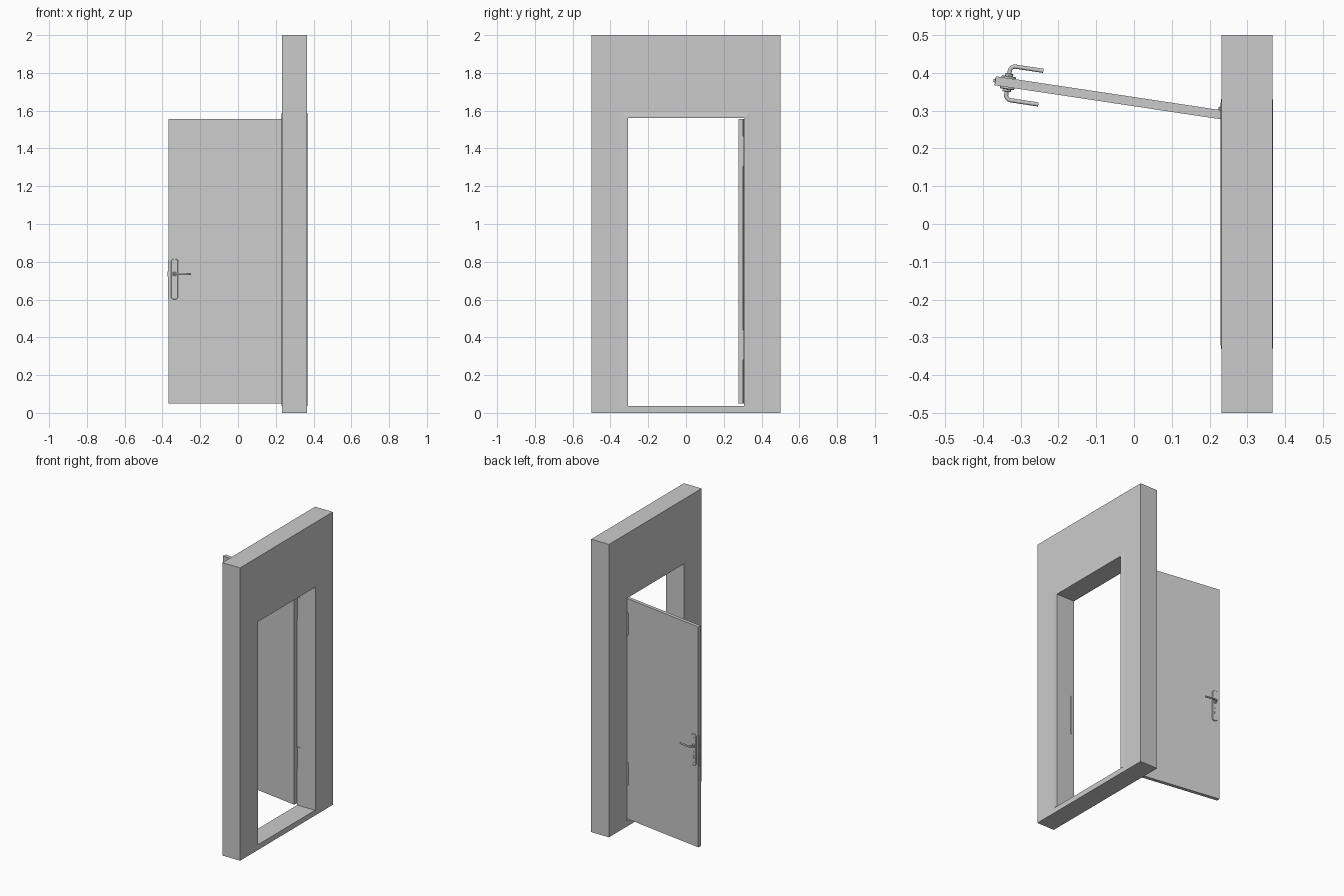
import bpy, bmesh, math
from mathutils import Matrix, Vector

if "Cube" in bpy.data.objects:
    bpy.data.objects.remove(bpy.data.objects["Cube"])

# door leaf frame: local x runs from hinge edge to free edge, local y through the leaf
DOOR = Matrix.Translation((0.232, 0.289, 0)) @ Matrix.Rotation(math.radians(180 - 8.55), 4, 'Z')
LEN, HALF = 0.606, 0.012
I = Matrix.Identity(4)


def finish(name, bm, m=I, smooth=False):
    bm.transform(m)
    bmesh.ops.recalc_face_normals(bm, faces=bm.faces)
    me = bpy.data.meshes.new(name)
    bm.to_mesh(me)
    bm.free()
    ob = bpy.data.objects.new(name, me)
    bpy.context.collection.objects.link(ob)
    if smooth:
        bpy.ops.object.select_all(action='DESELECT')
        ob.select_set(True)
        bpy.context.view_layer.objects.active = ob
        bpy.ops.object.shade_smooth_by_angle(angle=math.radians(35))
    return ob


def box(name, lo, hi, m=I):
    lo, hi = Vector(lo), Vector(hi)
    bm = bmesh.new()
    bmesh.ops.create_cube(bm, size=1, matrix=Matrix.Translation((lo + hi) / 2)
                          @ Matrix.Diagonal((*(hi - lo), 1)))
    return finish(name, bm, m)


def prism(name, pts, y0, y1, m=I, inset=0.0):
    """Extrude an x-z outline along y, with an optional chamfered outer rim."""
    bm = bmesh.new()
    f = bm.faces.new([bm.verts.new((x, y0, z)) for x, z in pts])
    top = bmesh.ops.extrude_face_region(bm, geom=[f])['geom']
    bmesh.ops.translate(bm, vec=(0, y1 - y0, 0),
                        verts=[v for v in top if isinstance(v, bmesh.types.BMVert)])
    if inset:
        cap = [g for g in top if isinstance(g, bmesh.types.BMFace)]
        bm.normal_update()
        bmesh.ops.recalc_face_normals(bm, faces=bm.faces)
        bmesh.ops.inset_region(bm, faces=cap, thickness=inset, depth=inset * 0.8)
    return finish(name, bm, m, True)


def rounded(cx, cz, w, h, r, n=8):
    """Outline of a rounded rectangle; r = w/2 = h/2 gives a circle."""
    out = []
    for k, (sx, sz) in enumerate([(1, 1), (-1, 1), (-1, -1), (1, -1)]):
        for i in range(n):
            a = math.pi / 2 * (k + (i + 0.5) / n)
            out.append((cx + sx * (w / 2 - r) + r * math.cos(a),
                        cz + sz * (h / 2 - r) + r * math.sin(a)))
    return out


def cylinder(name, x, y, z0, z1, r, m=I):
    bm = bmesh.new()
    bmesh.ops.create_cone(bm, cap_ends=True, segments=20, radius1=r, radius2=r, depth=z1 - z0,
                          matrix=Matrix.Translation((x, y, (z0 + z1) / 2)))
    return finish(name, bm, m, True)


# wall with doorway
wall = box("wall", (0.232, -0.5, 0), (0.366, 0.5, 2))
cutter = box("doorway_cutter", (0, -0.316, 0.036), (0.6, 0.316, 1.568))
cutter.hide_render = True
mod = wall.modifiers.new("doorway", 'BOOLEAN')
mod.object, mod.operation, mod.solver = cutter, 'DIFFERENCE', 'EXACT'
bpy.context.view_layer.objects.active = wall
bpy.ops.object.modifier_apply(modifier=mod.name)
bpy.data.objects.remove(cutter)

# door frame: mitred profile (outward offset, x) swept up, across and down
profile = [(0, .2295), (.012, .2295), (.030, .2318), (.008, .2325),
           (.008, .3655), (.030, .3662), (.012, .3685), (0, .3685)]
bm = bmesh.new()
rows = []
for y, z, dy, dz in [(-.308, .036, -1, 0), (-.308, 1.56, -1, 1),
                     (.308, 1.56, 1, 1), (.308, .036, 1, 0)]:
    rows.append([bm.verts.new((x, y + dy * d, z + dz * d)) for d, x in profile])
n = len(profile)
for a, b in zip(rows, rows[1:]):
    for i in range(n):
        bm.faces.new((a[i], a[(i + 1) % n], b[(i + 1) % n], b[i]))
bm.faces.new(rows[0])
bm.faces.new(rows[-1])
finish("door_frame", bm)
box("strike_plate", (0.234, -0.3085, 0.60), (0.256, -0.3065, 0.87))

# door leaf and lock face on its free edge
box("door_leaf", (0, -HALF, 0.05), (LEN, HALF, 1.555), DOOR)
box("lock_face", (LEN - 0.002, -0.007, 0.60), (LEN + 0.001, 0.007, 0.81), DOOR)
box("latch", (LEN, -0.004, 0.722), (LEN + 0.005, 0.004, 0.748), DOOR)
box("dead_bolt", (LEN, -0.004, 0.645), (LEN + 0.003, 0.004, 0.675), DOOR)

# hinges
for label, z in (("lower", 0.36), ("upper", 1.385)):
    for i in range(3):
        z0 = z - 0.075 + i * 0.05
        cylinder(f"{label}_hinge_knuckle_{i}", 0.229, 0.304, z0 + 0.001, z0 + 0.049, 0.007)
    cylinder(f"{label}_hinge_pin", 0.229, 0.304, z - 0.08, z + 0.08, 0.004)
    box(f"{label}_hinge_frame_plate", (0.229, 0.3055, z - 0.075), (0.262, 0.3085, z + 0.075))
    box(f"{label}_hinge_door_plate", (-0.0015, -0.014, z - 0.075), (0.001, 0.01, z + 0.075), DOOR)

# handle sets on both faces
HX, HZ = 0.572, 0.735
for side, s in (("front", 1), ("back", -1)):
    f = s * HALF
    prism(f"{side}_handle_plate", rounded(HX, 0.708, 0.038, 0.215, 0.015),
          f, f + s * 0.004, DOOR, 0.002)
    prism(f"{side}_handle_collar", rounded(HX, HZ, 0.022, 0.022, 0.011),
          f + s * 0.004, f + s * 0.011, DOOR, 0.0015)
    prism(f"{side}_lock_cylinder", rounded(HX, 0.667, 0.012, 0.012, 0.006),
          f + s * 0.004, f + s * 0.008, DOOR)
    prism(f"{side}_lock_cylinder_tail", rounded(HX, 0.657, 0.006, 0.018, 0.003),
          f + s * 0.004, f + s * 0.0078, DOOR)
    for i, z in enumerate((0.622, 0.692, 0.79)):
        prism(f"{side}_plate_screw_{i}", rounded(HX, z, 0.006, 0.006, 0.003, 3),
              f + s * 0.004, f + s * 0.0068, DOOR)
    # lever: shaft, rounded bend, grip toward the hinges
    r, reach = 0.014, 0.045
    path = [(HX, f)]
    for i in range(9):
        a = math.pi / 2 * i / 8
        path.append((HX - r + r * math.cos(a), s * (reach - r + r * math.sin(a))))
    path.append((HX - 0.088, s * reach))
    cu = bpy.data.curves.new(f"{side}_lever", 'CURVE')
    cu.dimensions, cu.bevel_depth, cu.bevel_resolution = '3D', 0.0055, 4
    cu.use_fill_caps = True
    sp = cu.splines.new('POLY')
    sp.points.add(len(path) - 1)
    for p, (x, y) in zip(sp.points, path):
        p.co = (x, y, HZ, 1)
    sp.use_smooth = True
    lever = bpy.data.objects.new(f"{side}_lever", cu)
    lever.matrix_world = DOOR
    bpy.context.collection.objects.link(lever)
